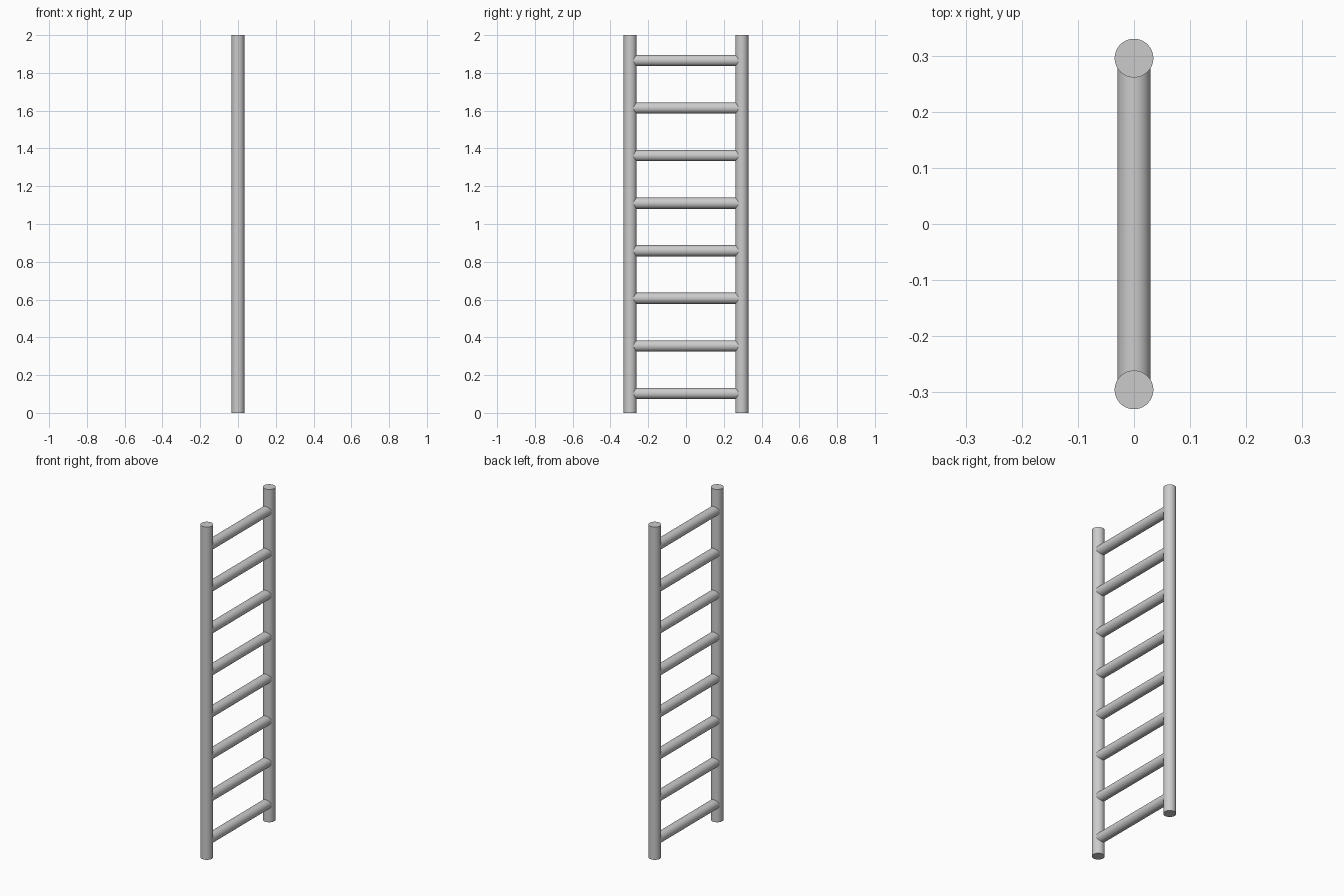
import bpy
import math

if "Cube" in bpy.data.objects:
    bpy.data.objects.remove(bpy.data.objects["Cube"])

RAIL_Y, RAIL_R, HEIGHT = 0.2955, 0.0345, 2.0
RUNG_R, RUNG_COUNT, FIRST_Z, SPACING = 0.0295, 8, 0.103, 0.2518


def cylinder(name, radius, length, location, rotation=(0, 0, 0)):
    bpy.ops.mesh.primitive_cylinder_add(vertices=48, radius=radius, depth=length,
                                        location=location, rotation=rotation)
    obj = bpy.context.object
    obj.name = name
    bpy.ops.object.shade_smooth_by_angle(angle=math.radians(30))
    return obj


# Two upright rails
for label, side in (("front", -1), ("back", 1)):
    cylinder(f"{label}_rail", RAIL_R, HEIGHT, (0, side * RAIL_Y, HEIGHT / 2))

# Evenly spaced rungs, running into the rail centres
for i in range(RUNG_COUNT):
    cylinder(f"rung_{i + 1}", RUNG_R, 2 * RAIL_Y, (0, 0, FIRST_Z + i * SPACING),
             (math.pi / 2, 0, 0))
